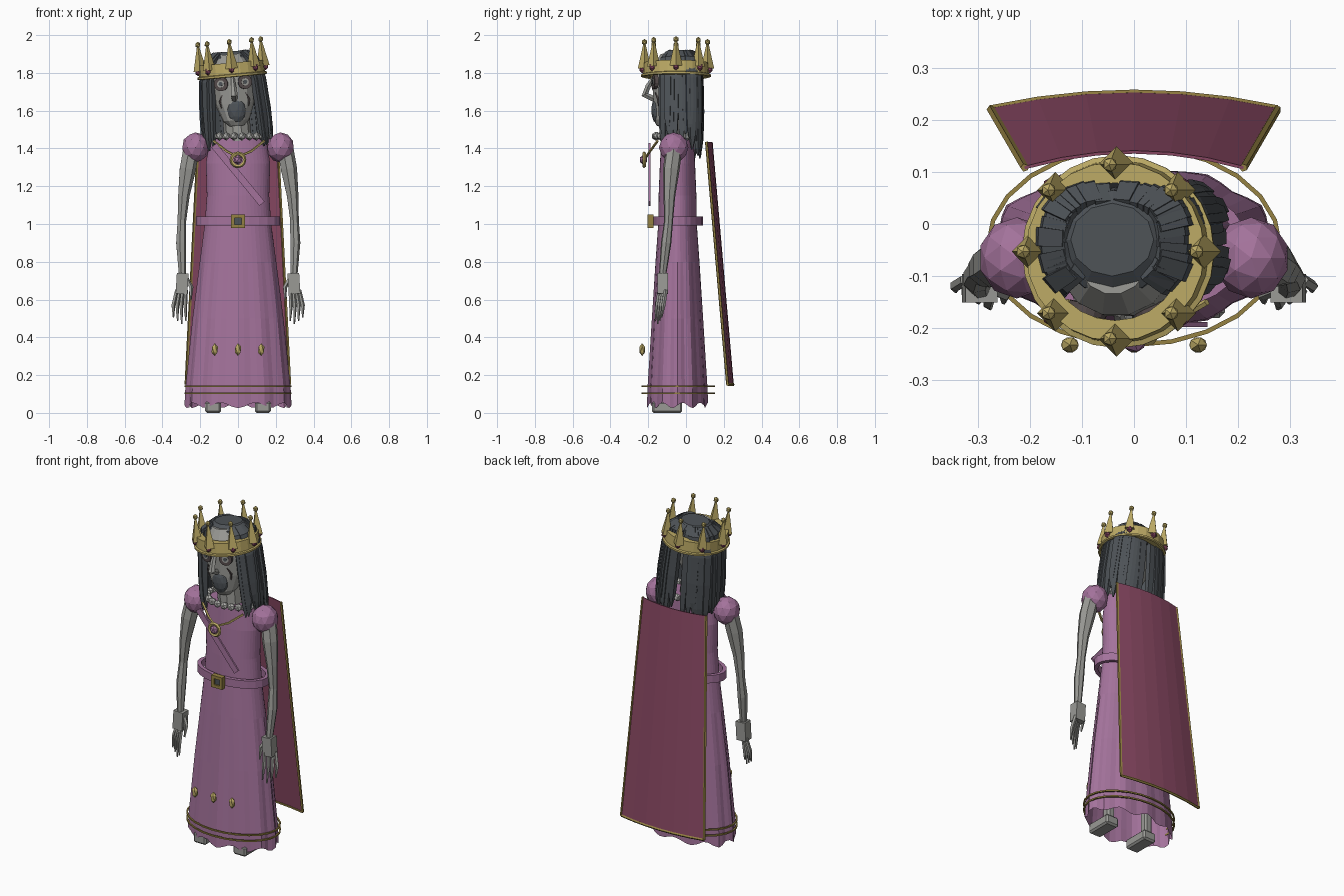
import bpy, bmesh, math, random
from math import sin, cos, pi, tau
from mathutils import Vector, Matrix

random.seed(4)
if "Cube" in bpy.data.objects:
    bpy.data.objects.remove(bpy.data.objects["Cube"])


def material(name, rgb):
    m = bpy.data.materials.new(name)
    m.use_nodes = True
    m.diffuse_color = (*rgb, 1)
    m.node_tree.nodes["Principled BSDF"].inputs["Base Color"].default_value = (*rgb, 1)
    return m


PURPLE = material("dusty purple", (.37, .17, .33))
WINE = material("wine red", (.25, .065, .125))
GOLD = material("pale gold", (.50, .40, .13))
TRIM = material("dark gold", (.30, .22, .055))
HAIR = material("charcoal", (.075, .085, .095))
SKIN = material("ash grey", (.32, .32, .30))
PEARL = material("light grey", (.45, .45, .43))
SOCKET = material("dark brown grey", (.09, .07, .07))

PIVOT = Vector((0, -.053, 1.45))
TILT = Matrix.Translation(PIVOT) @ Matrix.Rotation(-.09, 4, 'Y') @ Matrix.Translation(-PIVOT)


def finish(name, bm, mat, tilt=False):
    bmesh.ops.recalc_face_normals(bm, faces=bm.faces)
    if tilt:
        bm.transform(TILT)
    me = bpy.data.meshes.new(name)
    bm.to_mesh(me)
    bm.free()
    me.materials.append(mat)
    ob = bpy.data.objects.new(name, me)
    bpy.context.collection.objects.link(ob)
    return ob


def skin_rings(bm, rings, caps=True, closed=False):
    """Bridge rings of points with quads."""
    vs = [[bm.verts.new(p) for p in r] for r in rings]
    n = len(vs[0])
    pairs = list(zip(vs, vs[1:])) + ([(vs[-1], vs[0])] if closed else [])
    for a, b in pairs:
        for i in range(n):
            j = (i + 1) % n
            bm.faces.new((a[i], a[j], b[j], b[i]))
    if caps and not closed:
        bm.faces.new(vs[0])
        bm.faces.new(vs[-1])


def loft(bm, sections, n, caps=True, closed=False):
    """Stack ellipses given as (cx, cy, z, rx, ry)."""
    skin_rings(bm, [[(cx + rx * cos(tau * i / n), cy + ry * sin(tau * i / n), z)
                     for i in range(n)] for cx, cy, z, rx, ry in sections], caps, closed)


def tube(bm, pts, radii, sides=6, ref=(0, -1, 0), closed=False, flat=1):
    """Sweep a polygon along a path."""
    pts = [Vector(p) for p in pts]
    if not isinstance(radii, (list, tuple)):
        radii = [radii] * len(pts)
    rings, m = [], len(pts)
    for k, p in enumerate(pts):
        nxt = pts[(k + 1) % m] if closed else pts[min(k + 1, m - 1)]
        t = (nxt - pts[k - 1 if closed else max(k - 1, 0)]).normalized()
        u = t.cross(Vector(ref)).normalized()
        v = u.cross(t)
        rings.append([p + radii[k] * (u * cos(a) + v * sin(a) * flat)
                      for a in (tau * (i + .5) / sides for i in range(sides))])
    skin_rings(bm, rings, closed=closed)


def box(bm, c, s, rot=None):
    m = Matrix.Translation(c) @ (rot or Matrix()) @ Matrix.Diagonal((*s, 1))
    return bmesh.ops.create_cube(bm, size=1, matrix=m)["verts"]


def ball(bm, c, s, sub=1):
    bmesh.ops.create_icosphere(bm, subdivisions=sub, radius=1,
                               matrix=Matrix.Translation(c) @ Matrix.Diagonal((*s, 1)))


def oval(cx, cy, z, rx, ry, n):
    return [(cx + rx * cos(tau * i / n), cy + ry * sin(tau * i / n), z) for i in range(n)]


# Fluted gown with a ragged open hem
bm = bmesh.new()
rings, n = [], 48
for z, rx, ry, wave in [(.04, .275, .157, .03), (.13, .272, .155, .025), (.5, .236, .133, .02),
                        (.8, .2, .115, .012), (1.0, .176, .102, 0), (1.15, .165, .1, 0),
                        (1.32, .17, .093, 0), (1.46, .15, .085, 0)]:
    ring = []
    for i in range(n):
        a = tau * i / n
        k = 1 + wave * cos(12 * a)
        ragged = .015 * sin(9 * a) if z < .1 else 0
        ring.append((rx * k * cos(a), -.045 + ry * k * sin(a), z + ragged))
    rings.append(ring)
skin_rings(bm, rings, caps=False)
bm.verts.ensure_lookup_table()
bm.faces.new(bm.verts[-n:])
finish("gown", bm, PURPLE)

# Hem piping
bm = bmesh.new()
for z in (.105, .14):
    tube(bm, oval(0, -.042, z, .28, .19, 24), .006, 4, (0, 0, 1), True)
finish("hem_piping", bm, TRIM)

# Belt and buckle
bm = bmesh.new()
loft(bm, [(0, -.043, z, r, r - .09) for z, r in
          ((.993, .222), (1.04, .222), (1.04, .2), (.993, .2))], 24, closed=True)
finish("belt", bm, PURPLE)
bm = bmesh.new()
for s in (-1, 1):
    box(bm, (s * .027, -.188, 1.015), (.018, .03, .072))
    box(bm, (0, -.188, 1.015 + s * .027), (.072, .03, .018))
finish("buckle", bm, TRIM)
bm = bmesh.new()
box(bm, (0, -.183, 1.015), (.04, .022, .04))
finish("buckle_center", bm, HAIR)

# Diagonal sash plate
bm = bmesh.new()
box(bm, (0, -.193, 1.262), (.036, .01, .4), Matrix.Rotation(-.69, 4, 'Y'))
finish("sash", bm, PURPLE)

# Studs above the hem
bm = bmesh.new()
for x in (-.123, 0, .123):
    ball(bm, (x, -.232, .335), (.019, .017, .034))
finish("skirt_studs", bm, GOLD)

# Pendant on a chain
bm = bmesh.new()
tube(bm, [(-.13, -.15, 1.44), (-.06, -.19, 1.385), (0, -.21, 1.355),
          (.07, -.19, 1.385), (.14, -.15, 1.44)], .007, 5, (0, 0, 1))
tube(bm, [(.034 * cos(tau * i / 12), -.222, 1.34 + .034 * sin(tau * i / 12)) for i in range(12)],
     .01, 5, (0, 1, 0), True)
finish("pendant_chain", bm, GOLD)
bm = bmesh.new()
ball(bm, (0, -.226, 1.34), (.026, .022, .026))
finish("pendant_gem", bm, PURPLE)

# Pearl collar
bm = bmesh.new()
for x, y, z in oval(0, -.052, 1.465, .15, .11, 22):
    ball(bm, (x, y, z), (.023, .023, .023))
finish("pearl_collar", bm, PEARL)

# Limbs, mirrored
for s, side in ((1, "left"), (-1, "right")):
    bm = bmesh.new()
    ball(bm, (s * .225, -.065, 1.405), (.073, .078, .08), 2)
    finish(side + "_puff_sleeve", bm, PURPLE)

    bm = bmesh.new()
    tube(bm, [(s * .25, -.065, 1.39), (s * .268, -.078, 1.29), (s * .288, -.088, 1.15),
              (s * .298, -.092, 1.02), (s * .302, -.105, .9), (s * .295, -.125, .72)],
         [.045, .045, .032, .024, .028, .019], 7)
    finish(side + "_arm", bm, SKIN)

    bm = bmesh.new()
    box(bm, (s * .296, -.123, .685), (.062, .055, .11), Matrix.Rotation(s * -.06, 4, 'Y'))
    for k in range(4):
        x, y = .276 + .016 * k, -.14 + .011 * k
        tip = .47 + .018 * abs(k - 1)
        tube(bm, [(s * x, y, .65), (s * (x + .004 + .005 * k), y - .012, .57),
                  (s * (x + .006 * k), y - .022, tip)], [.011, .011, .004], 5)
    tube(bm, [(s * .272, -.125, .71), (s * .248, -.135, .665), (s * .25, -.15, .6)],
         [.012, .012, .005], 5)
    finish(side + "_hand", bm, SKIN)

    bm = bmesh.new()
    box(bm, (s * .132, -.1, .03), (.085, .16, .06))
    box(bm, (s * .132, -.055, .12), (.05, .05, .14))
    bmesh.ops.bevel(bm, geom=bm.edges[:], offset=.01, segments=1, affect='EDGES')
    finish(side + "_foot", bm, SKIN)

# Cape with piped edge
def cape_point(u, v):
    return Vector((u * (.275 - .065 * v), .25 - .112 * v - .03 * u * u, .15 + 1.285 * v))


bm = bmesh.new()
us = [i / 3 - 1 for i in range(7)]
lo, hi = ([bm.verts.new(cape_point(u, v)) for u in us] for v in (0, 1))
for i in range(6):
    bm.faces.new((lo[i], lo[i + 1], hi[i + 1], hi[i]))
cape = finish("cape", bm, WINE)
mod = cape.modifiers.new("thickness", 'SOLIDIFY')
mod.thickness, mod.offset = .006, 0
bm = bmesh.new()
tube(bm, [cape_point(u, 0) for u in us], .008, 5, (0, 0, 1))
for u in (-1, 1):
    tube(bm, [cape_point(u, 0), cape_point(u, 1)], .008, 5)
finish("cape_piping", bm, TRIM)

# Neck and head
bm = bmesh.new()
loft(bm, [(0, -.065, z, .072, .07) for z in (1.44, 1.57)], 10)
finish("neck", bm, SKIN, True)
bm = bmesh.new()
loft(bm, [(0, -.11, 1.52, .04, .045), (0, -.1, 1.55, .07, .072), (0, -.08, 1.64, .105, .095),
          (0, -.067, 1.75, .122, .112), (0, -.062, 1.84, .115, .115), (0, -.06, 1.9, .07, .075)], 14)
finish("head", bm, SKIN, True)
bm = bmesh.new()
tube(bm, [(0, -.17, 1.78), (0, -.2, 1.73), (0, -.218, 1.685), (0, -.17, 1.662)],
     [.01, .015, .02, .016], 5)
finish("nose", bm, SKIN, True)


# Eyes, mouth and cheek lines
def disc(bm, x, y, z, r, depth):
    m = (Matrix.Translation((x, y, z)) @ Matrix.Rotation(x * 4, 4, 'Z')
         @ Matrix.Rotation(pi / 2, 4, 'X'))
    bmesh.ops.create_cone(bm, cap_ends=True, segments=14, radius1=r, radius2=r,
                          depth=depth, matrix=m)


for name, r, depth, mat in (("eye_sockets", .038, .02, SOCKET), ("irises", .02, .026, SKIN),
                            ("pupils", .011, .03, HAIR)):
    bm = bmesh.new()
    for s in (-1, 1):
        disc(bm, s * .062, -.164, 1.748, r, depth)
    finish(name, bm, mat, True)
bm = bmesh.new()
ball(bm, (.006, -.158, 1.602), (.05, .026, .068), 2)
finish("open_mouth", bm, HAIR, True)
bm = bmesh.new()
for s in (-1, 1):
    tube(bm, [(s * .062, -.162, 1.69), (s * .078, -.148, 1.655), (s * .072, -.146, 1.62)],
         [.003, .006, .003], 4)
finish("cheek_lines", bm, SOCKET, True)

# Hair cap and long flat strands round the sides and back
bm = bmesh.new()
loft(bm, [(0, -.04, 1.79, .128, .112), (0, -.035, 1.89, .112, .1), (0, -.03, 1.915, .08, .07)], 12)
finish("hair_cap", bm, HAIR, True)
bm = bmesh.new()
count = 34
for i in range(count):
    a = math.radians(-48 + 276 * i / (count - 1))
    c, s = cos(a), sin(a)
    dx, dy = math.copysign(abs(c) ** .6, c), math.copysign(abs(s) ** .7, s)
    j = random.uniform(.94, 1.04)
    end = 1.43 - .06 * max(s, 0) + random.uniform(-.04, .05)
    path = [(k * dx * j, -.035 + q * dy * j, z) for k, q, z in
            ((.085, .07, 1.905), (.128, .098, 1.87), (.158, .108, 1.76),
             (.17, .112, 1.6), (.176, .112, end + .07), (.178, .112, end))]
    tube(bm, path, [.022, .026, .027, .026, .02, .005], 4, (c, s, 0), flat=.8)
finish("hair_strands", bm, HAIR, True)

# Crown: band, rim, spikes, finials, gems
bm = bmesh.new()
loft(bm, [(0, -.053, z, r, r) for z, r in
          ((1.785, .176), (1.855, .172), (1.855, .132), (1.785, .14))], 24, closed=True)
tube(bm, oval(0, -.053, 1.787, .178, .178, 24), .009, 5, (0, 0, 1), True)
gems = bmesh.new()
for x, y, z in oval(0, -.053, 1.89, .167, .167, 8):
    bmesh.ops.create_cone(bm, cap_ends=True, segments=4, radius1=.035, radius2=.006,
                          depth=.13, matrix=Matrix.Translation((x, y, z)))
    ball(bm, (x, y, 1.965), (.015, .015, .017))
    ball(gems, (x * 1.07, -.053 + (y + .053) * 1.07, 1.822), (.017, .017, .023))
finish("crown", bm, GOLD, True)
finish("crown_gems", gems, WINE, True)
